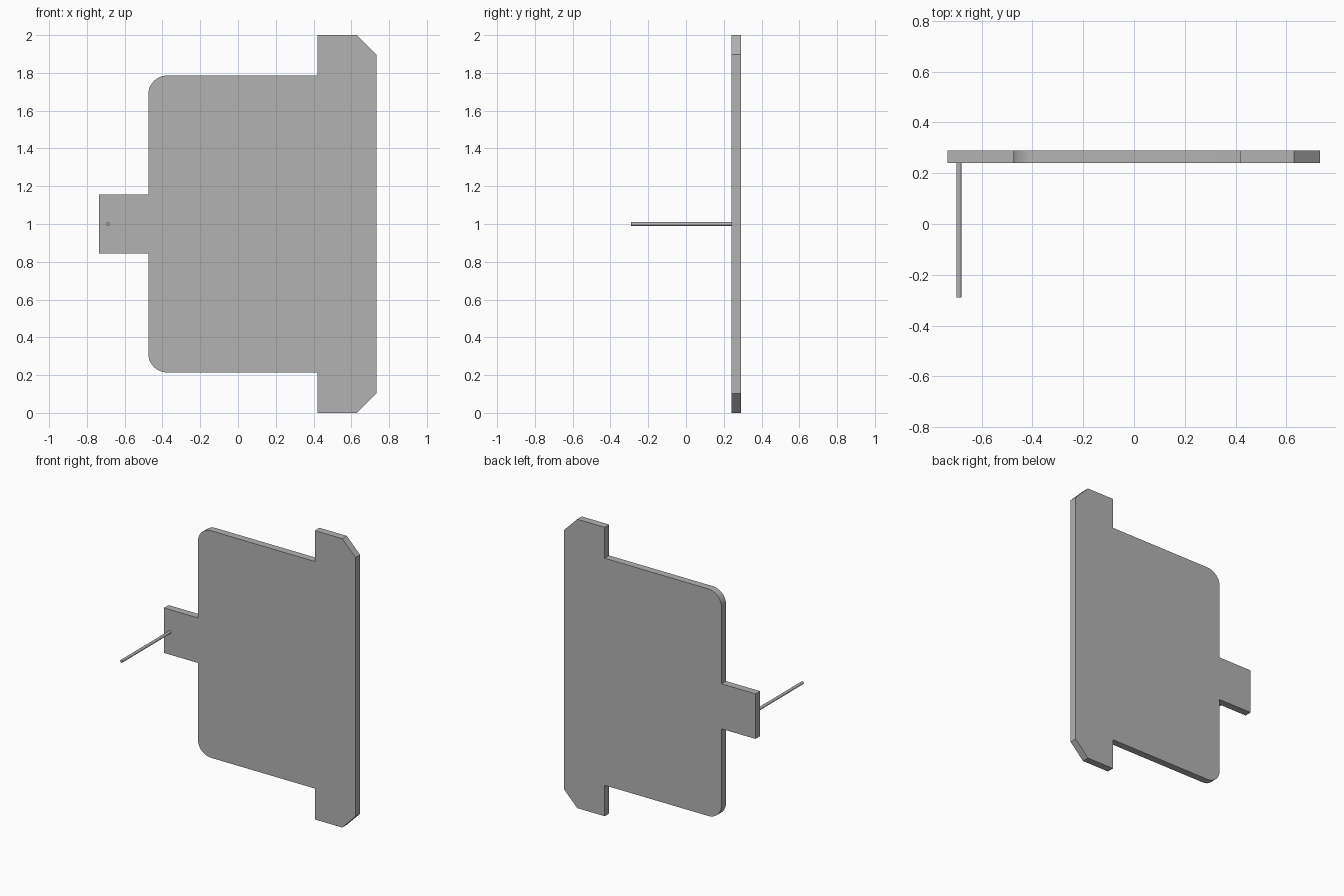
import bpy, bmesh
from math import sin, cos, pi
from mathutils import Matrix, Vector

cube = bpy.data.objects.get("Cube")
if cube:
    bpy.data.objects.remove(cube, do_unlink=True)

grey = bpy.data.materials.new("light_grey")
grey.use_nodes = True
colour = (0.45, 0.45, 0.45, 1)
grey.diffuse_color = colour
grey.node_tree.nodes["Principled BSDF"].inputs["Base Color"].default_value = colour

MID = 1.0                  # height of the mirror line
FRONT, BACK = 0.24, 0.29   # plate faces


def finish(bm, name):
    bmesh.ops.recalc_face_normals(bm, faces=bm.faces)
    mesh = bpy.data.meshes.new(name)
    bm.to_mesh(mesh)
    bm.free()
    obj = bpy.data.objects.new(name, mesh)
    bpy.context.collection.objects.link(obj)
    mesh.materials.append(grey)
    bpy.ops.object.select_all(action="DESELECT")
    obj.select_set(True)
    bpy.context.view_layer.objects.active = obj
    bpy.ops.object.shade_smooth_by_angle()
    return obj


# Plate: upper half outline (x, height above mid), mirrored below
radius, body_left, body_half = 0.1, -0.475, 0.786
corner = [(body_left + radius - radius * cos(a), body_half - radius + radius * sin(a))
          for a in (i * pi / 24 for i in range(13))]
upper = [(-0.735, 0.156), (body_left, 0.156), *corner,
         (0.42, body_half), (0.42, 1.0), (0.63, 1.0), (0.732, 0.897)]
outline = upper + [(x, -h) for x, h in reversed(upper)]

bm = bmesh.new()
face = bm.faces.new([bm.verts.new((x, FRONT, MID + h)) for x, h in outline])
solid = bmesh.ops.extrude_face_region(bm, geom=[face], use_keep_orig=True)
moved = [v for v in solid["geom"] if isinstance(v, bmesh.types.BMVert)]
bmesh.ops.translate(bm, verts=moved, vec=(0, BACK - FRONT, 0))
finish(bm, "plate")

# Pin: thin rod standing out from the side tab
bm = bmesh.new()
pin_tip = -0.29
place = Matrix.Translation(Vector((-0.69, (pin_tip + FRONT) / 2, MID))) @ Matrix.Rotation(pi / 2, 4, "X")
bmesh.ops.create_cone(bm, cap_ends=True, segments=24, radius1=0.01, radius2=0.01,
                      depth=FRONT - pin_tip, matrix=place)
finish(bm, "pin")
